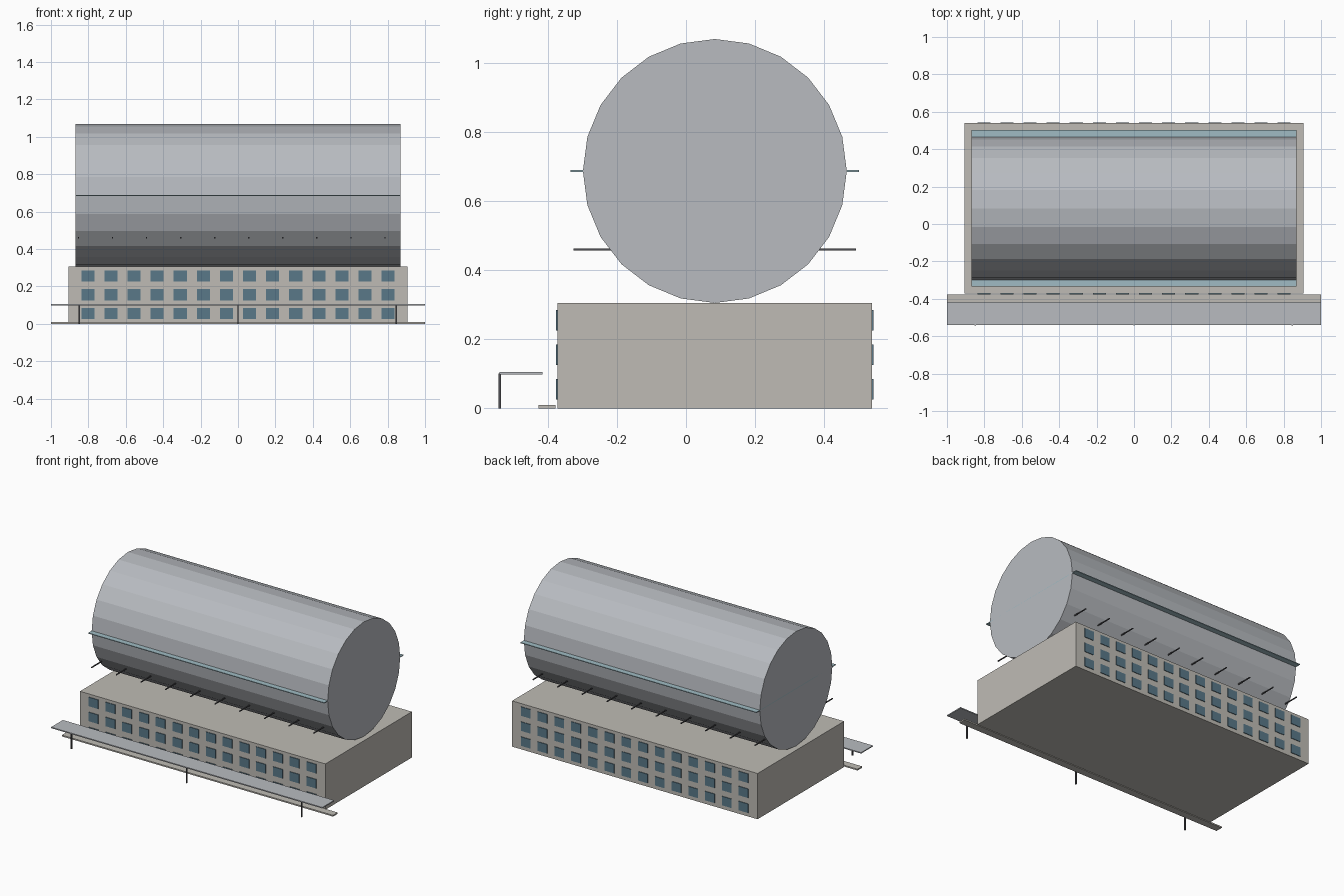
import bpy
import math

if "Cube" in bpy.data.objects:
    bpy.data.objects.remove(bpy.data.objects["Cube"])


def material(name, r, g, b):
    m = bpy.data.materials.new(name)
    m.diffuse_color = (r, g, b, 1)
    m.use_nodes = True
    m.node_tree.nodes["Principled BSDF"].inputs["Base Color"].default_value = m.diffuse_color
    return m


CONCRETE = material("concrete", 0.52, 0.50, 0.46)
GLASS = material("window_glass", 0.10, 0.19, 0.25)
METAL = material("metal_cladding", 0.48, 0.50, 0.53)
TRIM = material("teal_trim", 0.35, 0.50, 0.55)
DARK = material("dark_steel", 0.08, 0.08, 0.09)


def box(name, x, y, z, mat):
    """Box from (min, max) ranges on each axis."""
    bpy.ops.mesh.primitive_cube_add(
        size=1, location=[(a + b) / 2 for a, b in (x, y, z)])
    ob = bpy.context.object
    ob.scale = [b - a for a, b in (x, y, z)]
    bpy.ops.object.transform_apply(location=False, rotation=False, scale=True)
    ob.name = name
    ob.data.materials.append(mat)
    return ob


FRONT, BACK = -0.372, 0.539
MID = (FRONT + BACK) / 2

# Base building
box("base_building", (-0.905, 0.905), (FRONT, BACK), (0, 0.305), CONCRETE)

# Windows: 14 columns, 3 storeys, front and back
for face in (FRONT, BACK):
    for row in range(3):
        for col in range(14):
            cx = (col - 6.5) * 0.1235
            cz = 0.055 + row * 0.1
            box("window", (cx - 0.035, cx + 0.035), (face - 0.004, face + 0.004),
                (cz - 0.03, cz + 0.03), GLASS)

# Large faceted drum lying along x, resting on the roof
bpy.ops.mesh.primitive_cylinder_add(vertices=24, radius=0.382, depth=1.74,
                                    location=(0, MID, 0.687),
                                    rotation=(0, math.pi / 2, 0))
drum = bpy.context.object
drum.name = "drum"
drum.data.materials.append(METAL)

# Thin ledge around the drum's waist
box("waist_ledge", (-0.87, 0.87), (MID - 0.418, MID + 0.418), (0.6845, 0.6895), TRIM)

# Row of thin rods passing under the drum
for i in range(10):
    cx = -0.852 + i * 0.1819
    box("rod", (cx - 0.003, cx + 0.003), (MID - 0.409, MID + 0.409),
        (0.457, 0.463), DARK)

# Entrance platform, canopy and canopy posts
box("platform", (-1, 1), (-0.427, -0.378), (0, 0.009), CONCRETE)
box("canopy", (-1, 1), (-0.54, -0.416), (0.098, 0.105), METAL)
for cx in (-0.85, 0, 0.847):
    box("canopy_post", (cx - 0.004, cx + 0.004), (-0.543, -0.535), (0, 0.1), DARK)
